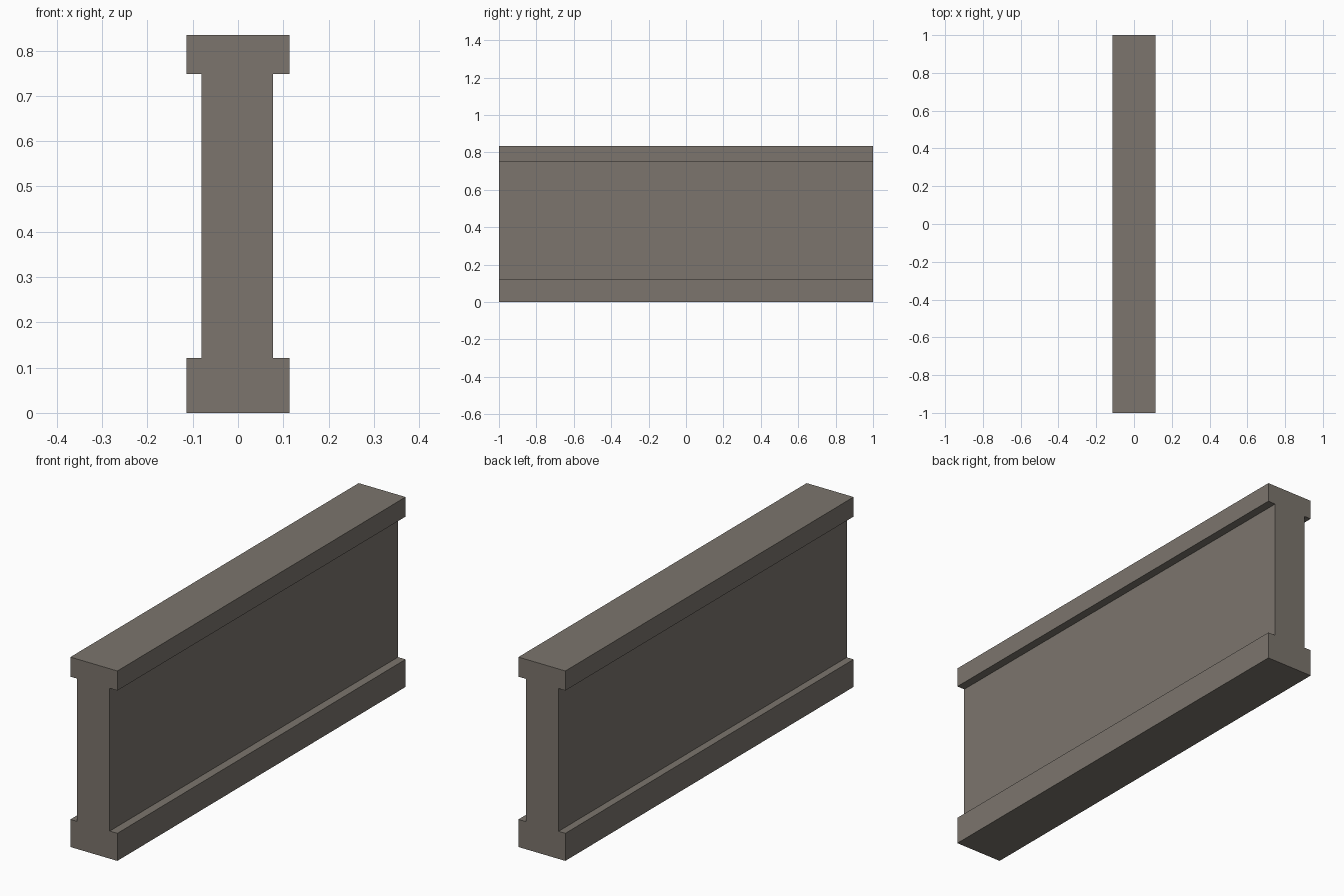
import bpy
import bmesh

cube = bpy.data.objects.get("Cube")
if cube:
    bpy.data.objects.remove(cube, do_unlink=True)

# Single stone colour
stone = bpy.data.materials.new("warm_grey_stone")
stone.use_nodes = True
color = (0.2, 0.178, 0.153, 1)
stone.diffuse_color = color
stone.node_tree.nodes["Principled BSDF"].inputs["Base Color"].default_value = color

# Wall cross-section: base plinth, recessed web, top coping
LENGTH = 2.0
FLANGE = 0.114
WEB_LEFT, WEB_RIGHT = 0.077, -0.081
PLINTH_TOP, COPING_BOTTOM, HEIGHT = 0.121, 0.748, 0.834
profile = [
    (-FLANGE, 0), (FLANGE, 0), (FLANGE, PLINTH_TOP),
    (WEB_LEFT, PLINTH_TOP), (WEB_LEFT, COPING_BOTTOM),
    (FLANGE, COPING_BOTTOM), (FLANGE, HEIGHT),
    (-FLANGE, HEIGHT), (-FLANGE, COPING_BOTTOM),
    (WEB_RIGHT, COPING_BOTTOM), (WEB_RIGHT, PLINTH_TOP),
    (-FLANGE, PLINTH_TOP),
]

# Extrude the section along the length of the wall
bm = bmesh.new()
section = bm.faces.new([bm.verts.new((x, -LENGTH / 2, z)) for x, z in profile])
result = bmesh.ops.extrude_face_region(bm, geom=[section], use_keep_orig=True)
moved = [v for v in result["geom"] if isinstance(v, bmesh.types.BMVert)]
bmesh.ops.translate(bm, verts=moved, vec=(0, LENGTH, 0))
bmesh.ops.recalc_face_normals(bm, faces=bm.faces)

mesh = bpy.data.meshes.new("parapet_wall")
bm.to_mesh(mesh)
bm.free()
mesh.materials.append(stone)
wall = bpy.data.objects.new("parapet_wall", mesh)
bpy.context.collection.objects.link(wall)
